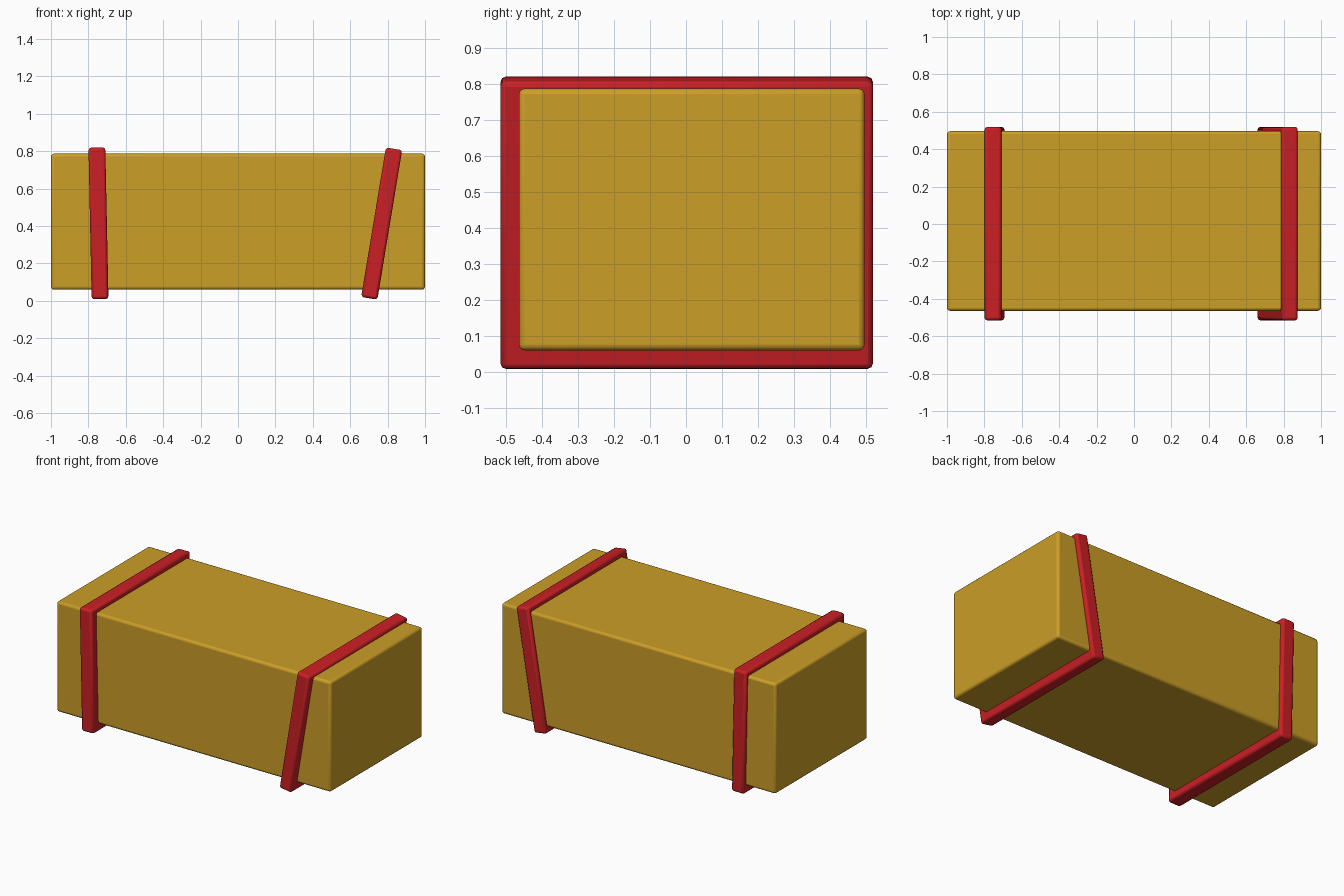
import bpy, bmesh, math

if "Cube" in bpy.data.objects:
    bpy.data.objects.remove(bpy.data.objects["Cube"])


def material(name, color):
    m = bpy.data.materials.new(name)
    m.diffuse_color = (*color, 1)
    m.use_nodes = True
    m.node_tree.nodes["Principled BSDF"].inputs["Base Color"].default_value = m.diffuse_color
    return m


straw = material("golden straw", (0.60, 0.342, 0.02))
red = material("red strap", (0.60, 0.014, 0.018))


def finish(ob, mat, width, segments):
    """Link the object, round its edges and shade it smooth."""
    bpy.context.collection.objects.link(ob)
    ob.data.materials.append(mat)
    bev = ob.modifiers.new("rounded edges", 'BEVEL')
    bev.width, bev.segments = width, segments
    bev.limit_method = 'ANGLE'
    bpy.ops.object.select_all(action='DESELECT')
    ob.select_set(True)
    bpy.context.view_layer.objects.active = ob
    bpy.ops.object.shade_smooth_by_angle(angle=math.radians(35))


def new_object(name, bm):
    bmesh.ops.recalc_face_normals(bm, faces=bm.faces)
    me = bpy.data.meshes.new(name)
    bm.to_mesh(me)
    bm.free()
    return bpy.data.objects.new(name, me)


# Straw bale body
bm = bmesh.new()
bmesh.ops.create_cube(bm, size=1)
bmesh.ops.scale(bm, vec=(2.0, 0.96, 0.727), verts=bm.verts)
bale = new_object("bale", bm)
bale.location = (0, 0.016, 0.423)
finish(bale, straw, 0.016, 3)


def strap(name, x, z, lean, width, height=0.81, depth=1.034, t=0.068):
    """Rectangular band around the bale, its inner side sunk into the straw."""
    bm = bmesh.new()
    corners = ((-1, -1), (1, -1), (1, 1), (-1, 1))
    loops = []
    for sx, inset in ((-1, 0), (1, 0), (1, t), (-1, t)):
        loops.append([bm.verts.new((sx * width / 2,
                                    cy * (depth / 2 - inset),
                                    cz * (height / 2 - inset)))
                      for cy, cz in corners])
    for a in range(4):
        p, q = loops[a], loops[(a + 1) % 4]
        for i in range(4):
            j = (i + 1) % 4
            bm.faces.new((p[i], p[j], q[j], q[i]))
    ob = new_object(name, bm)
    ob.location = (x, 0.002, z)
    ob.rotation_euler.y = math.radians(lean)
    finish(ob, red, 0.014, 2)


# Straps, the right one leaning
strap("left_strap", -0.746, 0.414, -1.2, 0.09)
strap("right_strap", 0.768, 0.413, 9.4, 0.088)
